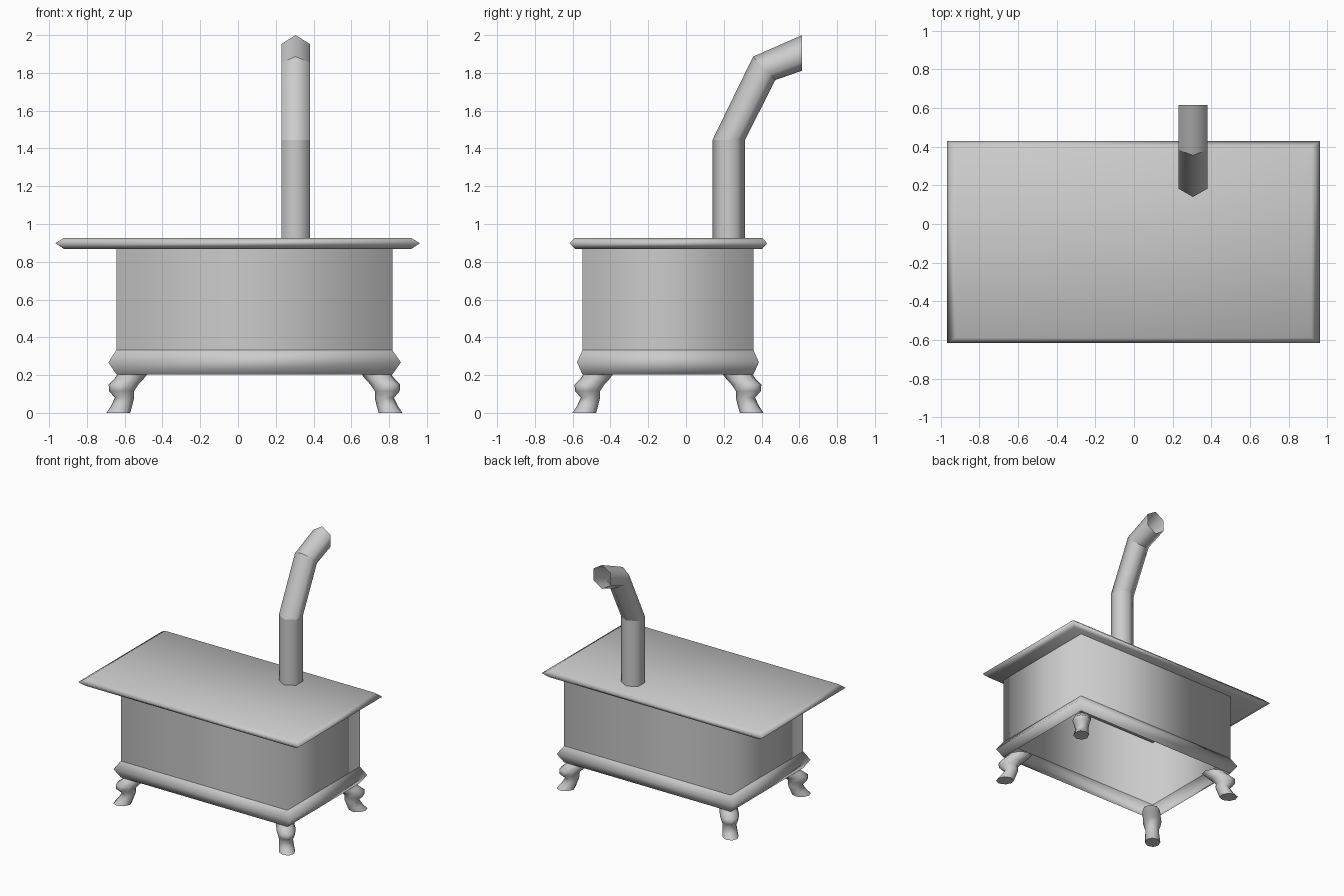
import bpy
import bmesh
import math
from mathutils import Vector

if "Cube" in bpy.data.objects:
    bpy.data.objects.remove(bpy.data.objects["Cube"])

iron = bpy.data.materials.new("cast iron grey")
iron.diffuse_color = (0.6, 0.6, 0.6, 1)
iron.use_nodes = True
iron.node_tree.nodes["Principled BSDF"].inputs["Base Color"].default_value = iron.diffuse_color


def loft(name, rings, cap_start=False, cap_end=False, creases=()):
    """Skin a list of equal-sized point rings; creases lists rings kept sharp."""
    bm = bmesh.new()
    loops = [[bm.verts.new(p) for p in ring] for ring in rings]
    n = len(loops[0])
    for a, b in zip(loops, loops[1:]):
        for i in range(n):
            j = (i + 1) % n
            bm.faces.new((a[i], a[j], b[j], b[i]))
    if cap_start:
        bm.faces.new(loops[0][::-1])
    if cap_end:
        bm.faces.new(loops[-1])
    for k in creases:
        for i in range(n):
            bm.edges.get((loops[k][i], loops[k][(i + 1) % n])).smooth = False
    for f in bm.faces:
        f.smooth = True
    bmesh.ops.recalc_face_normals(bm, faces=bm.faces)
    mesh = bpy.data.meshes.new(name)
    bm.to_mesh(mesh)
    bm.free()
    mesh.materials.append(iron)
    obj = bpy.data.objects.new(name, mesh)
    bpy.context.collection.objects.link(obj)
    return obj


def rect(x0, x1, y0, y1, z):
    return [(x0, y0, z), (x1, y0, z), (x1, y1, z), (x0, y1, z)]


# Firebox walls, open underneath
X0, X1, Y0, Y1 = -0.643, 0.817, -0.548, 0.357
loft("firebox", [rect(X0, X1, Y0, Y1, z) for z in (0.333, 0.87)])

# Flared skirt around the bottom of the firebox
loft("base_skirt", [
    rect(X0, X1, Y0, Y1, 0.203),
    rect(-0.686, 0.862, -0.577, 0.386, 0.268),
    rect(X0, X1, Y0, Y1, 0.333),
])

# Overhanging top plate with a pointed rim
loft("top_plate", [
    rect(-0.922, 0.918, -0.588, 0.403, 0.868),
    rect(-0.967, 0.963, -0.617, 0.43, 0.898),
    rect(-0.922, 0.918, -0.588, 0.403, 0.926),
], cap_start=True, cap_end=True)

# Six-sided stovepipe: each ring is (centre y, centre z, half-axis y, half-axis z)
pipe_rings = []
for cy, cz, ay, az in [
    (0.226, 0.92, -0.086, 0.0),
    (0.226, 1.445, -0.086, 0.0),
    (0.414, 1.824, -0.059, 0.062),
    (0.615, 1.906, 0.0, 0.094),
]:
    ring = []
    for i in range(6):
        t = math.tau * i / 6
        c = math.cos(t)
        ring.append((0.305 + 0.087 * math.sin(t), cy + ay * c, cz + az * c))
    pipe_rings.append(ring)
loft("stovepipe", pipe_rings, creases=(1, 2))

# Curved legs splayed diagonally: (height, outward offset, radial, tangential)
leg_profile = [
    (0.0, -0.009, 0.068, 0.058),
    (0.035, -0.026, 0.058, 0.054),
    (0.08, -0.042, 0.052, 0.05),
    (0.115, -0.027, 0.072, 0.06),
    (0.15, -0.037, 0.088, 0.07),
    (0.18, -0.066, 0.088, 0.067),
    (0.21, -0.088, 0.09, 0.066),
]
for side, sx, cx in (("left", -1, X0), ("right", 1, X1)):
    for end, sy, cy in (("front", -1, Y0), ("back", 1, Y1)):
        radial = Vector((sx, sy, 0)).normalized()
        tangent = Vector((-sy, sx, 0)).normalized()
        rings = []
        for z, off, a, w in leg_profile:
            centre = Vector((cx + sx * off, cy + sy * off, z))
            rings.append([
                centre + radial * a * math.cos(t) + tangent * w * math.sin(t)
                for t in (math.tau * i / 8 for i in range(8))
            ])
        loft(f"{end}_{side}_leg", rings, cap_start=True, creases=(0,))
